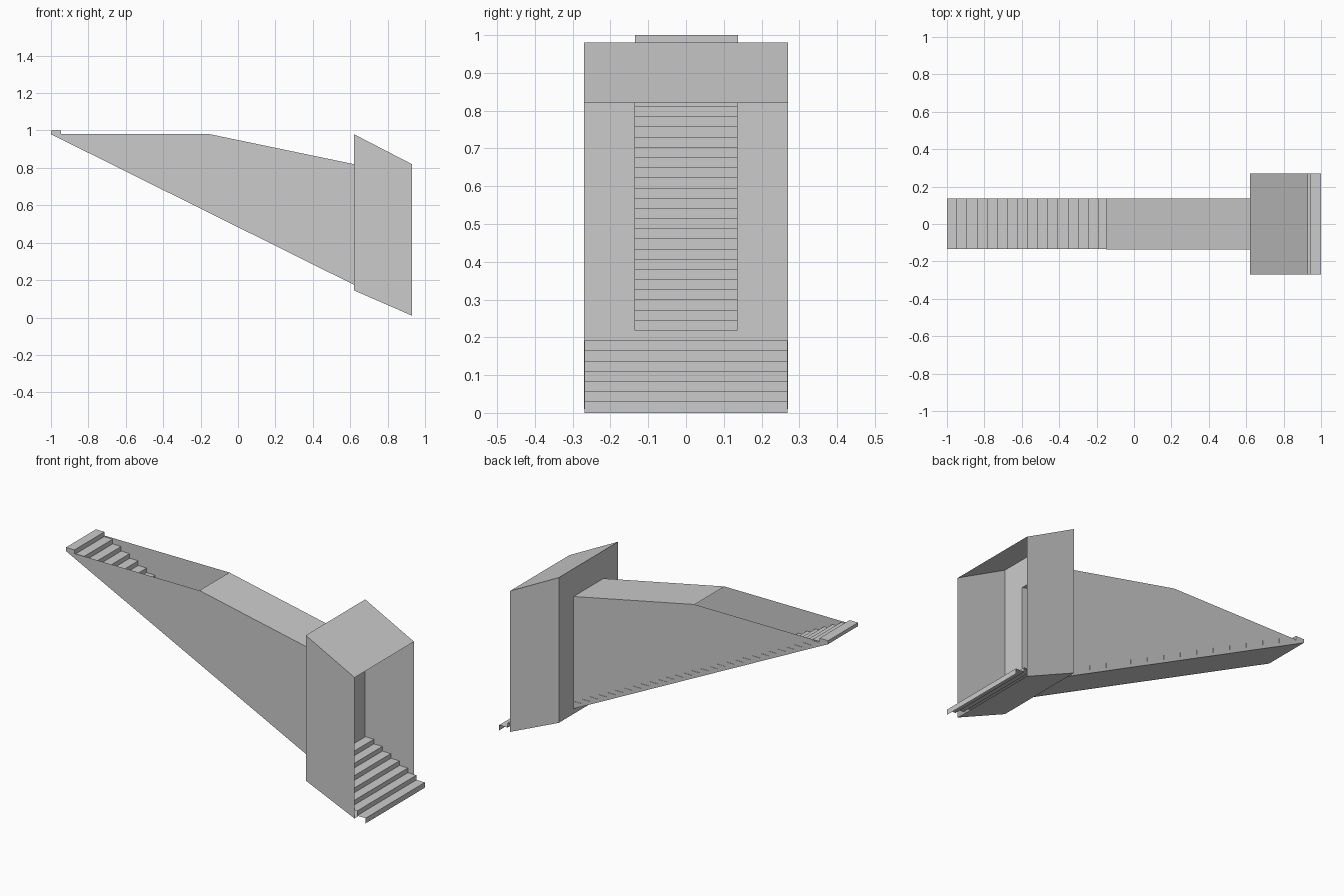
import bpy
import bmesh

cube = bpy.data.objects.get("Cube")
if cube:
    bpy.data.objects.remove(cube, do_unlink=True)

grey = bpy.data.materials.new("concrete_grey")
grey.use_nodes = True
colour = (0.6, 0.6, 0.6, 1)
grey.diffuse_color = colour
grey.node_tree.nodes["Principled BSDF"].inputs["Base Color"].default_value = colour

STEPS, NARROW = 37, 30
RUN, RISE = 2 / STEPS, 0.02694
HALF, WIDE = 0.1355, 0.27          # half widths of passage and porch
DOOR_X, FRONT_X = 0.62, 0.93


def build(name, faces):
    """Make one flat-shaded object from a list of corner loops."""
    bm = bmesh.new()
    for loop in faces:
        bm.faces.new([bm.verts.new(p) for p in loop])
    bmesh.ops.remove_doubles(bm, verts=bm.verts, dist=0.0001)
    bmesh.ops.recalc_face_normals(bm, faces=bm.faces)
    mesh = bpy.data.meshes.new(name)
    bm.to_mesh(mesh)
    bm.free()
    mesh.materials.append(grey)
    obj = bpy.data.objects.new(name, mesh)
    bpy.context.collection.objects.link(obj)
    return obj


def side(profile, y):
    return [(x, y, z) for x, z in profile]


def strip(path, y0, y1):
    """Sweep an x-z path across y."""
    return [[(a[0], y0, a[1]), (b[0], y0, b[1]), (b[0], y1, b[1]), (a[0], y1, a[1])]
            for a, b in zip(path, path[1:])]


def stair_path(first, last):
    """Treads and risers going down towards +x."""
    path = []
    for i in range(first, last):
        z = 1 - i * RISE
        path += [(-1 + i * RUN, z), (-1 + (i + 1) * RUN, z)]
    return path


# Narrow flight: solid steps with a flat sloping underside
steps = stair_path(0, NARROW)
profile = steps + [(steps[-1][0], 0.175), (-1, 0.98)]
y0, y1 = -HALF + 0.001, HALF + 0.002
build("passage_stairs",
      strip(profile + profile[:1], y0, y1) + [side(profile, y0), side(profile, y1)])

# Wide flight: open treads and risers inside the porch
path = stair_path(NARROW, STEPS)
path.append((path[-1][0], 0))
build("porch_stairs", strip(path, -WIDE + 0.001, WIDE - 0.001))

# Passage walls and sloping roof
wall = [(-1, 0.98), (-0.15, 0.98), (DOOR_X, 0.82), (DOOR_X, 0.175)]
for name, y in (("passage_wall_right", -HALF), ("passage_wall_left", HALF)):
    build(name, [side(wall, y)])
build("passage_roof", strip(wall[1:3], -HALF, HALF))

# Porch shell: side walls, sloping roof and sloping floor, open at +x
shell = [(DOOR_X, 0.145), (DOOR_X, 0.98), (FRONT_X, 0.82), (FRONT_X, 0.01)]
build("porch_shell",
      [side(shell, -WIDE), side(shell, WIDE)]
      + strip(shell[1:3], -WIDE, WIDE)
      + strip([shell[3], shell[0]], -WIDE, WIDE))

# Porch rear wall around the doorway
low, sill, head, top = [(DOOR_X, z) for z in (0.145, 0.205, 0.82, 0.98)]
build("porch_rear_wall",
      strip([low, sill], -WIDE, WIDE)
      + strip([sill, head], -WIDE, -HALF)
      + strip([sill, head], HALF, WIDE)
      + strip([head, top], -WIDE, WIDE))
